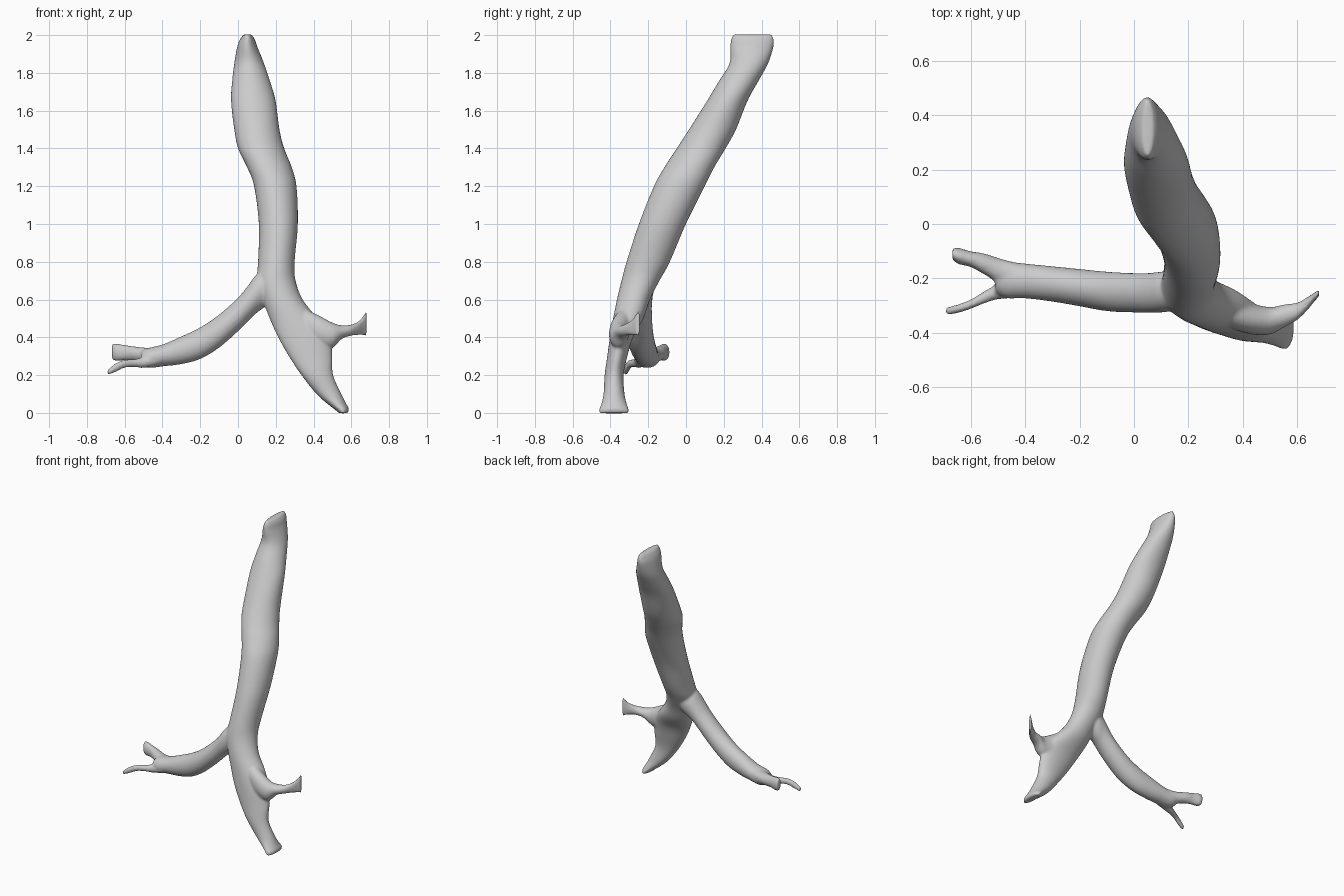
import bpy, bmesh, math
from mathutils import Vector

SIDES, STEPS = 32, 5


def catmull(p0, p1, p2, p3, t):
    return [0.5 * (2 * b + (c - a) * t + (2 * a - 5 * b + 4 * c - d) * t * t
                   + (3 * b - a - 3 * c + d) * t ** 3)
            for a, b, c, d in zip(p0, p1, p2, p3)]


def densify(rows):
    ext = [rows[0]] + rows + [rows[-1]]
    out = []
    for i in range(1, len(ext) - 2):
        for k in range(STEPS):
            out.append(catmull(*ext[i - 1:i + 3], k / STEPS))
    return out + [rows[-1]]


def tube(bm, rows, place):
    """Loft ellipses; each row = (position, u_min, u_max, v_min, v_max)."""
    rings = []
    for s, u0, u1, v0, v1 in densify(rows):
        ring = []
        for k in range(SIDES):
            a = 2 * math.pi * k / SIDES
            u = (u0 + u1) / 2 + (u1 - u0) / 2 * math.cos(a)
            v = (v0 + v1) / 2 + (v1 - v0) / 2 * math.sin(a)
            ring.append(bm.verts.new(place(s, u, v)))
        rings.append(ring)
    faces = []
    for r0, r1 in zip(rings, rings[1:]):
        for k in range(SIDES):
            n = (k + 1) % SIDES
            faces.append(bm.faces.new((r0[k], r0[n], r1[n], r1[k])))
    faces += [bm.faces.new(rings[0]), bm.faces.new(rings[-1])]
    bmesh.ops.recalc_face_normals(bm, faces=faces)


def level(s, u, v):      # horizontal slices: position is z, u is x, v is y
    return Vector((u, v, s))


def upright(s, u, v):    # vertical slices: position is x, u is y, v is z
    return Vector((s, u, v))


bm = bmesh.new()

# windpipe running down into the right-hand branch
tube(bm, [
    (2.004, .03, .07, .25, .455), (1.98, .012, .088, .238, .464),
    (1.94, -.004, .102, .234, .464), (1.85, -.02, .138, .23, .435),
    (1.75, -.032, .172, .17, .38), (1.65, -.037, .2, .11, .325),
    (1.5, -.02, .22, .015, .265), (1.4, .0, .245, -.05, .21),
    (1.3, .048, .285, -.115, .15), (1.2, .085, .31, -.17, .1),
    (1.0, .11, .317, -.25, .0), (.8, .106, .3, -.315, -.085),
    (.7, .1, .305, -.342, -.14), (.6, .13, .343, -.366, -.19),
    (.5, .167, .42, -.386, -.225), (.4, .212, .487, -.403, -.28),
    (.3, .268, .5, -.417, -.31), (.2, .335, .504, -.431, -.33),
    (.1, .415, .548, -.437, -.325), (.045, .477, .575, -.45, -.312),
    (.02, .51, .588, -.461, -.302), (-.002, .535, .58, -.461, -.302)], level)

# left-hand branch
tube(bm, [
    (.24, -.29, -.19, .66, .75), (.16, -.315, -.17, .575, .77),
    (.1, -.325, -.175, .53, .735), (.05, -.326, -.18, .482, .67),
    (0, -.325, -.18, .432, .61), (-.1, -.32, -.175, .345, .52),
    (-.2, -.302, -.165, .285, .453), (-.3, -.285, -.155, .258, .405),
    (-.4, -.273, -.145, .246, .362), (-.47, -.272, -.138, .238, .345),
    (-.51, -.25, -.15, .255, .33)], upright)

# left-hand branch, rear twig
tube(bm, [
    (-.4, -.23, -.15, .27, .35), (-.48, -.225, -.13, .262, .345),
    (-.55, -.185, -.108, .275, .352), (-.6, -.158, -.1, .278, .36),
    (-.645, -.147, -.087, .274, .367), (-.667, -.13, -.09, .285, .366)], upright)

# left-hand branch, front twig
tube(bm, [
    (-.42, -.27, -.19, .25, .32), (-.5, -.277, -.22, .238, .295),
    (-.55, -.292, -.247, .242, .285), (-.6, -.312, -.277, .238, .282),
    (-.65, -.328, -.296, .215, .262), (-.692, -.335, -.305, .2, .226)], upright)

# right-hand branch, side twig with a flared edge
tube(bm, [
    (.36, -.385, -.26, .39, .55), (.43, -.405, -.29, .345, .515),
    (.5, -.405, -.305, .345, .478), (.55, -.38, -.295, .392, .464),
    (.6, -.352, -.288, .408, .468), (.64, -.312, -.266, .412, .488),
    (.662, -.284, -.252, .408, .515), (.68, -.265, -.24, .405, .545)], upright)

mesh = bpy.data.meshes.new("branching_airway")
bm.to_mesh(mesh)
bm.free()
airway = bpy.data.objects.new("branching_airway", mesh)
bpy.context.collection.objects.link(airway)

# fuse the tubes into one skin and soften the joints
remesh = airway.modifiers.new("fuse", 'REMESH')
remesh.mode = 'VOXEL'
remesh.voxel_size = 0.007
remesh.use_smooth_shade = True
soften = airway.modifiers.new("soften", 'SMOOTH')
soften.factor = 0.5
soften.iterations = 10
